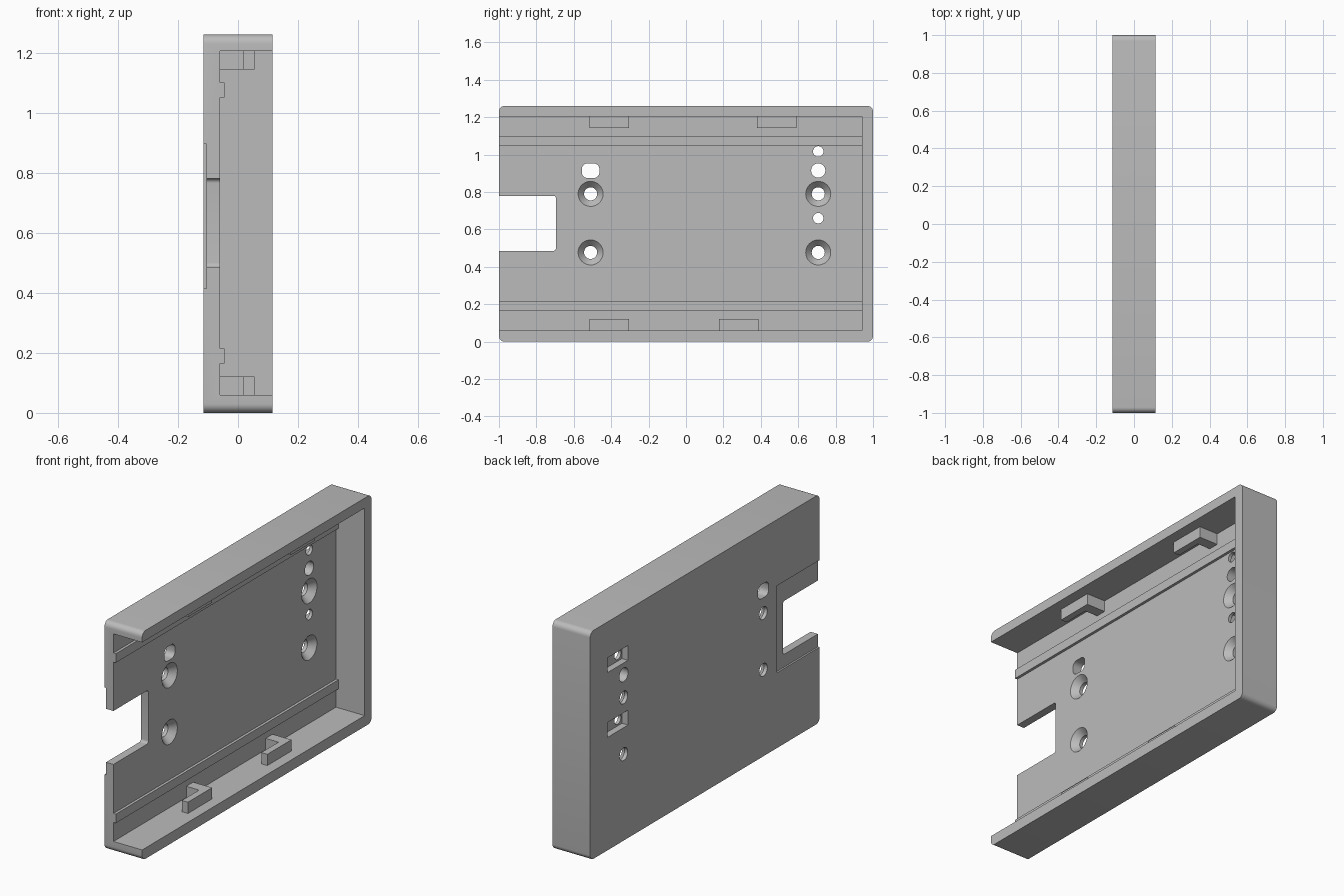
import bpy, bmesh, math

cube = bpy.data.objects.get("Cube")
if cube:
    bpy.data.objects.remove(cube, do_unlink=True)

GREY = (0.5, 0.5, 0.5, 1.0)
material = bpy.data.materials.new("plain grey")
material.use_nodes = True
material.diffuse_color = GREY
material.node_tree.nodes["Principled BSDF"].inputs["Base Color"].default_value = GREY

# Key depths of the tray along x, and its wall size
BACK, FLOOR, RIM = -0.115, -0.06, 0.115
WALL, HEIGHT = 0.06, 1.26


def rect(y0, y1, z0, z1, r=0.0, steps=6):
    """Outline in the yz plane, with rounded corners when r is set."""
    if not r:
        return [(y0, z0), (y1, z0), (y1, z1), (y0, z1)]
    corners = [(y1 - r, z1 - r), (y0 + r, z1 - r), (y0 + r, z0 + r), (y1 - r, z0 + r)]
    points = []
    for i, (cy, cz) in enumerate(corners):
        for s in range(steps + 1):
            a = (i + s / steps) * math.pi / 2
            points.append((cy + r * math.cos(a), cz + r * math.sin(a)))
    return points


def circle(y, z, r, n=32):
    return [(y + r * math.cos(2 * math.pi * i / n), z + r * math.sin(2 * math.pi * i / n))
            for i in range(n)]


def loft(name, sections):
    """Solid through matching yz outlines placed at given x positions."""
    bm = bmesh.new()
    rings = [[bm.verts.new((x, y, z)) for y, z in outline] for x, outline in sections]
    for a, b in zip(rings, rings[1:]):
        n = len(a)
        for i in range(n):
            j = (i + 1) % n
            bm.faces.new((a[i], a[j], b[j], b[i]))
    bm.faces.new(rings[0])
    bm.faces.new(rings[-1])
    bmesh.ops.recalc_face_normals(bm, faces=bm.faces)
    mesh = bpy.data.meshes.new(name)
    bm.to_mesh(mesh)
    bm.free()
    mesh.materials.append(material)
    obj = bpy.data.objects.new(name, mesh)
    bpy.context.collection.objects.link(obj)
    return obj


def prism(name, outline, x0, x1):
    return loft(name, [(x0, outline), (x1, outline)])


def activate(obj):
    bpy.ops.object.select_all(action='DESELECT')
    obj.select_set(True)
    bpy.context.view_layer.objects.active = obj


def cut(target, cutter):
    cutter.hide_render = True
    mod = target.modifiers.new("cut", 'BOOLEAN')
    mod.operation = 'DIFFERENCE'
    mod.solver = 'EXACT'
    mod.object = cutter
    activate(target)
    bpy.ops.object.modifier_apply(modifier=mod.name)
    bpy.data.objects.remove(cutter, do_unlink=True)


# Tray: rounded block hollowed from the right side and open at the front
tray = prism("tray", rect(-1, 1, 0, HEIGHT, 0.03), BACK, RIM)
cut(tray, prism("cavity", rect(-1.2, 1 - WALL, WALL, HEIGHT - WALL + 0.005), FLOOR, 0.3))

# Cable notch through the floor, with a shallow recess around it on the back
cut(tray, prism("notch", rect(-1.2, -0.695, 0.485, 0.78, 0.015), -0.3, 0))
cut(tray, prism("notch_recess", rect(-1.2, -0.63, 0.415, 0.895), -0.3, -0.105))

# Countersunk screw holes
for y in (-0.51, 0.707):
    for z in (0.477, 0.79):
        small, large = circle(y, z, 0.035), circle(y, z, 0.067)
        cut(tray, loft("screw_hole", [(-0.3, small), (-0.095, small), (FLOOR, large), (0, large)]))

# Pockets on the back, with the small holes opening into them
for z in (0.66, 1.017):
    cut(tray, prism("pocket", rect(0.67, 0.85, z - 0.037, z + 0.045), -0.3, -0.078))
    cut(tray, prism("pin_hole", circle(0.707, z, 0.028), -0.3, 0))

# Larger round hole and rounded slot
cut(tray, prism("round_hole", circle(0.707, 0.915, 0.038), -0.3, 0))
cut(tray, prism("slot", rect(-0.557, -0.463, 0.875, 0.953, 0.03), -0.3, 0))

activate(tray)
bpy.ops.object.shade_smooth_by_angle(angle=math.radians(30))

# Low ribs along the floor
for name, z in (("lower_rib", 0.165), ("upper_rib", 1.05)):
    prism(name, rect(-1, 1 - WALL, z, z + 0.05), FLOOR, -0.045)


def clip(name, y, z0, z1):
    """L-shaped clip: a stem from the floor and a bar along the wall."""
    end, hook, tip = y + 0.21, 0.018, 0.055
    plan = [(FLOOR, end), (FLOOR, end - 0.06), (hook, end - 0.06),
            (hook, y), (tip, y), (tip, end)]
    bm = bmesh.new()
    face = bm.faces.new([bm.verts.new((px, py, z0)) for px, py in plan])
    top = bmesh.ops.extrude_face_region(bm, geom=[face])["geom"]
    bmesh.ops.translate(bm, vec=(0, 0, z1 - z0),
                        verts=[v for v in top if isinstance(v, bmesh.types.BMVert)])
    bmesh.ops.recalc_face_normals(bm, faces=bm.faces)
    mesh = bpy.data.meshes.new(name)
    bm.to_mesh(mesh)
    bm.free()
    mesh.materials.append(material)
    bpy.context.collection.objects.link(bpy.data.objects.new(name, mesh))


# Clips on the lower and upper walls
for name, y in (("lower_front_clip", -0.515), ("lower_back_clip", 0.177)):
    clip(name, y, WALL, 0.122)
for name, y in (("upper_front_clip", -0.515), ("upper_back_clip", 0.38)):
    clip(name, y, 1.143, HEIGHT - WALL + 0.005)
